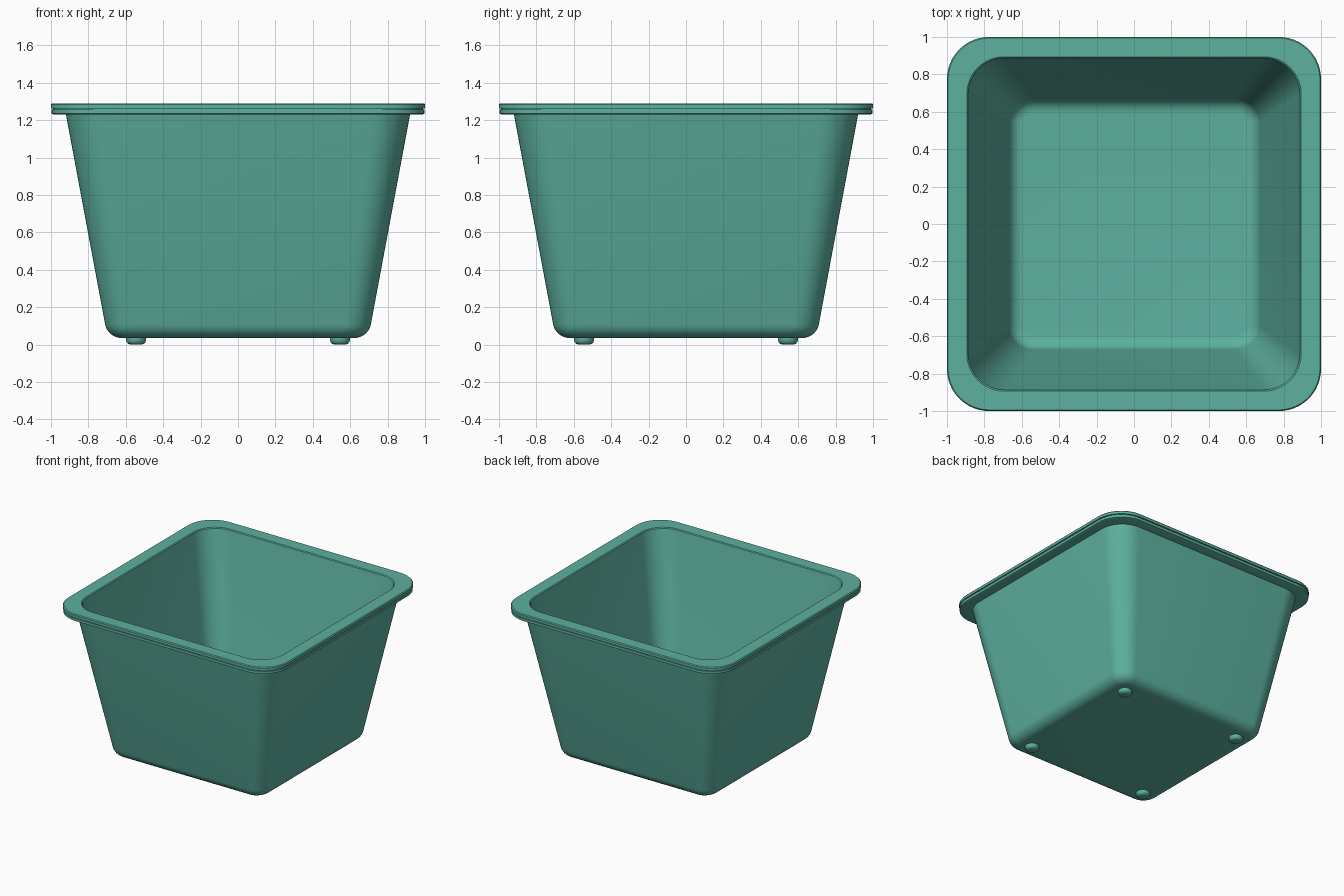
import bpy, bmesh
from math import sin, cos, pi, radians

cube = bpy.data.objects.get("Cube")
if cube:
    bpy.data.objects.remove(cube, do_unlink=True)

green = bpy.data.materials.new("sea green plastic")
green.use_nodes = True
colour = (0.11, 0.44, 0.35, 1)
green.diffuse_color = colour
green.node_tree.nodes["Principled BSDF"].inputs["Base Color"].default_value = colour


def ring(bm, half, z, radius, steps=12):
    """Rounded square loop; a radius equal to half gives a circle."""
    c = half - radius
    verts = []
    for q, (sx, sy) in enumerate([(1, 1), (-1, 1), (-1, -1), (1, -1)]):
        for i in range(steps + 1 if c > 0 else steps):
            a = (q + i / steps) * pi / 2
            verts.append(bm.verts.new((sx * c + radius * cos(a), sy * c + radius * sin(a), z)))
    return verts


def loft(name, profile, location=(0, 0, 0), angle=30):
    """Join (half, z, radius) loops, closing both ends."""
    bm = bmesh.new()
    loops = [ring(bm, *p) for p in profile]
    for a, b in zip(loops, loops[1:]):
        n = len(a)
        for i in range(n):
            j = (i + 1) % n
            bm.faces.new((a[i], a[j], b[j], b[i]))
    bm.faces.new(loops[0])
    bm.faces.new(loops[-1])
    bmesh.ops.recalc_face_normals(bm, faces=bm.faces)
    mesh = bpy.data.meshes.new(name)
    bm.to_mesh(mesh)
    bm.free()
    mesh.materials.append(green)
    ob = bpy.data.objects.new(name, mesh)
    bpy.context.collection.objects.link(ob)
    ob.location = location
    bpy.ops.object.select_all(action='DESELECT')
    ob.select_set(True)
    bpy.context.view_layer.objects.active = ob
    bpy.ops.object.shade_smooth_by_angle(angle=radians(angle))
    return ob


def fillet(edge, floor, size, corner, steps=8):
    """Quarter round from the floor up into the sloping wall."""
    return [(edge - size + size * sin(t), floor + size * (1 - cos(t)),
             corner - size * (1 - sin(t)))
            for t in (i / steps * radians(79) for i in range(steps + 1))]


# Tub: outer wall, stepped rim, inner wall and floor in one shell
outer = fillet(0.712, 0.035, 0.09, 0.14)
rim = [(0.92, 1.23, 0.2),
       (0.985, 1.23, 0.215), (0.996, 1.235, 0.22), (0.996, 1.256, 0.22),
       (0.988, 1.256, 0.215), (0.988, 1.262, 0.215),
       (1.0, 1.262, 0.225), (1.0, 1.283, 0.225), (0.994, 1.29, 0.22),
       (0.894, 1.29, 0.2), (0.887, 1.284, 0.195)]
inner = fillet(0.672, 0.075, 0.08, 0.13)
loft("tub", outer + rim + inner[::-1])

# Four small rounded feet
foot = [(0.03, 0, 0.03), (0.042, 0.004, 0.042), (0.05, 0.013, 0.05),
        (0.053, 0.025, 0.053), (0.053, 0.045, 0.053)]
for side, x in (("left", 0.545), ("right", -0.545)):
    for end, y in (("front", -0.545), ("back", 0.545)):
        loft(f"{end}_{side}_foot", foot, (x, y, 0), 50)
